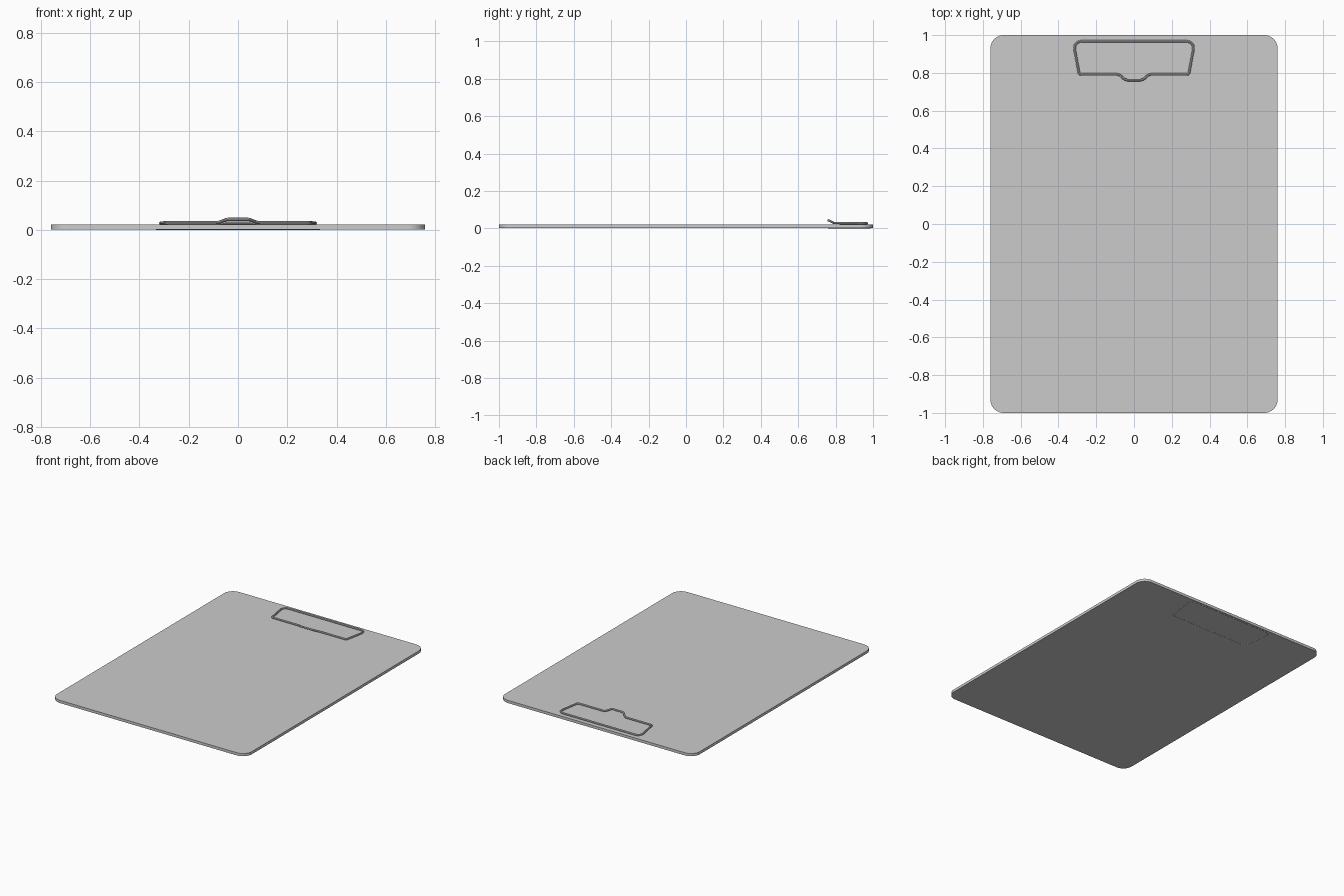
import bpy, bmesh, math
from mathutils import Vector

if "Cube" in bpy.data.objects:
    bpy.data.objects.remove(bpy.data.objects["Cube"])


def fillet(corners, seg=5):
    """Round every corner (x, y, z, radius) of a closed path."""
    out, n = [], len(corners)
    for i, (x, y, z, r) in enumerate(corners):
        p = Vector((x, y, z))
        a = (Vector(corners[i - 1][:3]) - p).normalized()
        b = (Vector(corners[(i + 1) % n][:3]) - p).normalized()
        half = a.angle(b) / 2
        d = r / math.tan(half)
        centre = p + (a + b).normalized() * (r / math.sin(half))
        va, vb = p + a * d - centre, p + b * d - centre
        sweep = math.pi - 2 * half
        for k in range(seg + 1):
            t = k / seg
            out.append(centre + (va * math.sin((1 - t) * sweep)
                                 + vb * math.sin(t * sweep)) / math.sin(sweep))
    return out


def mirrored(half):
    """Close a half outline by mirroring it in x."""
    return half + [(-x, y, z, r) for x, y, z, r in reversed(half)]


def smooth(obj):
    bpy.ops.object.select_all(action='DESELECT')
    obj.select_set(True)
    bpy.context.view_layer.objects.active = obj
    bpy.ops.object.shade_smooth_by_angle(angle=math.radians(40))


def wire(name, half, radius):
    pts = fillet(mirrored(half))
    cu = bpy.data.curves.new(name, 'CURVE')
    cu.dimensions = '3D'
    cu.bevel_depth = radius
    cu.bevel_resolution = 2
    sp = cu.splines.new('POLY')
    sp.points.add(len(pts) - 1)
    for q, p in zip(sp.points, pts):
        q.co = (*p, 1)
    sp.use_cyclic_u = True
    obj = bpy.data.objects.new(name, cu)
    bpy.context.collection.objects.link(obj)
    bpy.ops.object.select_all(action='DESELECT')
    obj.select_set(True)
    bpy.context.view_layer.objects.active = obj
    bpy.ops.object.convert(target='MESH')
    smooth(bpy.context.view_layer.objects.active)


# Board: rounded rectangle slab
bm = bmesh.new()
outline = fillet(mirrored([(0.76, -1, 0.002, 0.07), (0.76, 1, 0.002, 0.07)]), 10)
face = bm.faces.new([bm.verts.new(p) for p in outline])
ext = bmesh.ops.extrude_face_region(bm, geom=[face])
bmesh.ops.translate(bm, vec=(0, 0, 0.019),
                    verts=[v for v in ext['geom'] if isinstance(v, bmesh.types.BMVert)])
bmesh.ops.recalc_face_normals(bm, faces=bm.faces)
me = bpy.data.meshes.new("board")
bm.to_mesh(me)
bm.free()
board = bpy.data.objects.new("board", me)
bpy.context.collection.objects.link(board)
smooth(board)

# Clip wire on top, with a raised thumb tab at the front
wire("clip_wire", [(0.045, 0.762, 0.043, 0.03), (0.08, 0.792, 0.029, 0.03),
                   (0.29, 0.792, 0.029, 0.012), (0.322, 0.967, 0.027, 0.035)], 0.0065)

# Retaining wire let into the underside
wire("back_wire", [(0.31, 0.76, 0.006, 0.012), (0.338, 0.985, 0.006, 0.035)], 0.006)
